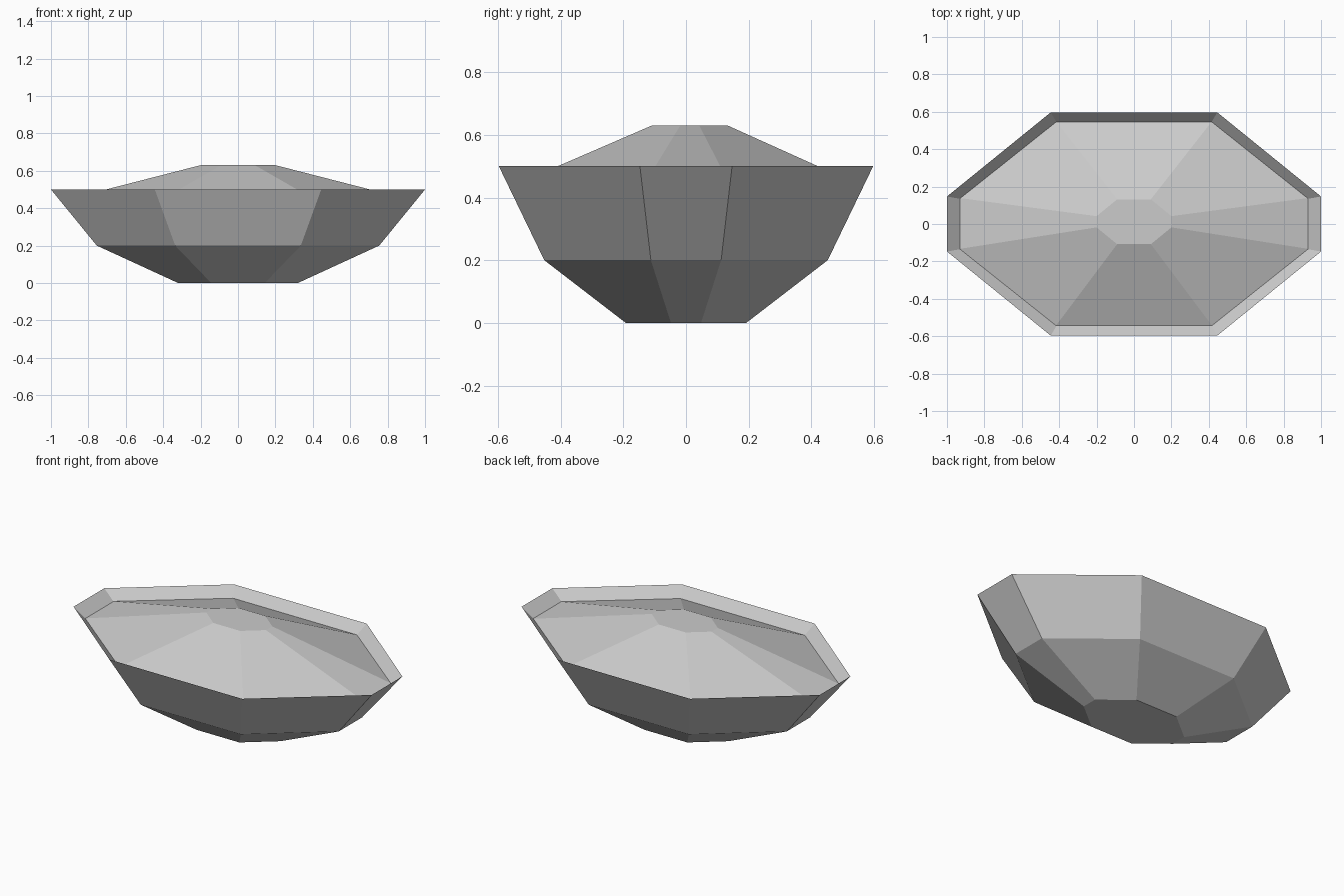
import bpy
import bmesh

default = bpy.data.objects.get("Cube")
if default:
    bpy.data.objects.remove(default, do_unlink=True)

# One plain grey for everything
grey = bpy.data.materials.new("light_grey")
grey.use_nodes = True
colour = (0.6, 0.6, 0.6, 1.0)
grey.diffuse_color = colour
grey.node_tree.nodes["Principled BSDF"].inputs["Base Color"].default_value = colour


def octagon(end_x, end_y, side_x, side_y, z, shift=0.0):
    """Long octagon: end corners at end_x, end_y and side corners at side_x, side_y."""
    quarter = [(end_x, end_y), (side_x, side_y)]
    half = quarter + [(-x, y) for x, y in reversed(quarter)]
    ring = half + [(-x, -y) for x, y in half]
    return [(x, y + shift, z) for x, y in ring]


def loft(name, rings):
    """Join successive octagons with flat panels and cap both ends."""
    bm = bmesh.new()
    loops = [[bm.verts.new(p) for p in ring] for ring in rings]
    for low, high in zip(loops, loops[1:]):
        for i in range(8):
            j = (i + 1) % 8
            bm.faces.new((low[i], low[j], high[j], high[i]))
    bm.faces.new(loops[0][::-1])
    bm.faces.new(loops[-1])
    bmesh.ops.recalc_face_normals(bm, faces=bm.faces)
    mesh = bpy.data.meshes.new(name)
    bm.to_mesh(mesh)
    bm.free()
    mesh.materials.append(grey)
    obj = bpy.data.objects.new(name, mesh)
    bpy.context.collection.objects.link(obj)
    return obj


# Bowl: outside from foot to sharp rim, then down the inside to the floor
loft("bowl", [
    octagon(0.32, 0.048, 0.143, 0.192, 0.0),
    octagon(0.755, 0.112, 0.336, 0.452, 0.2),
    octagon(1.0, 0.147, 0.445, 0.597, 0.5),
    octagon(0.93, 0.135, 0.415, 0.545, 0.442),
    octagon(0.65, 0.095, 0.28, 0.37, 0.2),
    octagon(0.28, 0.042, 0.125, 0.168, 0.06),
])

# Filling: shallow mound, set slightly toward the back
loft("filling", [
    octagon(0.932, 0.136, 0.417, 0.546, 0.442, 0.003),
    octagon(0.2, 0.03, 0.09, 0.12, 0.63, 0.012),
])
